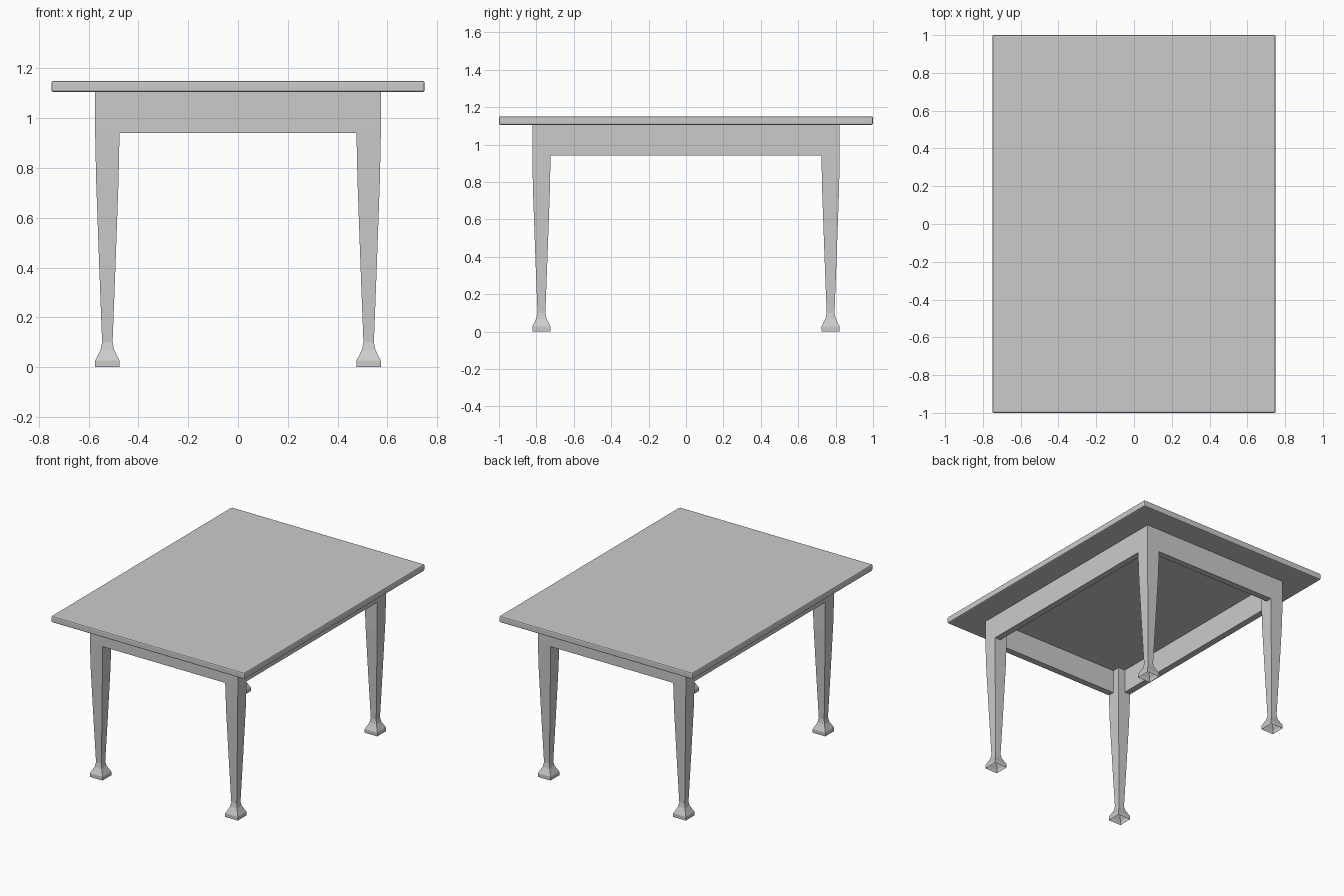
import bpy, bmesh

if "Cube" in bpy.data.objects:
    bpy.data.objects.remove(bpy.data.objects["Cube"])

LEG_X, LEG_Y = 0.525, 0.773   # leg centre lines
TOP_Z = 1.105                 # underside of the table top


def new_object(name, bm):
    bmesh.ops.recalc_face_normals(bm, faces=bm.faces)
    mesh = bpy.data.meshes.new(name)
    bm.to_mesh(mesh)
    bm.free()
    obj = bpy.data.objects.new(name, mesh)
    bpy.context.collection.objects.link(obj)
    return obj


def box(name, size, center):
    bm = bmesh.new()
    bmesh.ops.create_cube(bm, size=1)
    for v in bm.verts:
        v.co = [v.co[i] * size[i] + center[i] for i in range(3)]
    return new_object(name, bm)


def leg(name, x, y):
    # square sections (height, half width) from flared foot to apron; the foot is open underneath
    profile = [(0, 0.049), (0.026, 0.049), (0.045, 0.039), (0.07, 0.027), (0.1, 0.021),
               (0.4, 0.0325), (0.75, 0.045), (0.94, 0.049), (TOP_Z, 0.049)]
    bm = bmesh.new()
    rings = [[bm.verts.new((x + sx * r, y + sy * r, z))
              for sx, sy in ((-1, -1), (1, -1), (1, 1), (-1, 1))] for z, r in profile]
    for a, b in zip(rings, rings[1:]):
        for i in range(4):
            j = (i + 1) % 4
            bm.faces.new((a[i], a[j], b[j], b[i]))
    return new_object(name, bm)


# Table top with softened edges
top = box("table_top", (1.5, 2.0, 0.045), (0, 0, TOP_Z + 0.0225))
bevel = top.modifiers.new("edge_bevel", "BEVEL")
bevel.width = 0.008
bevel.segments = 2

# Four tapered legs
for side, sx in (("left", -1), ("right", 1)):
    for end, sy in (("front", -1), ("back", 1)):
        leg(f"{end}_{side}_leg", sx * LEG_X, sy * LEG_Y)

# Apron rails, flush with the outer leg faces
T, H = 0.045, TOP_Z - 0.94
Z = 0.94 + H / 2
IN = 0.049 - T / 2
for end, s in (("front", -1), ("back", 1)):
    box(f"{end}_apron", (2 * LEG_X - 0.098, T, H), (0, s * (LEG_Y + IN), Z))
for side, s in (("left", -1), ("right", 1)):
    box(f"{side}_apron", (T, 2 * LEG_Y - 0.098, H), (s * (LEG_X + IN), 0, Z))
